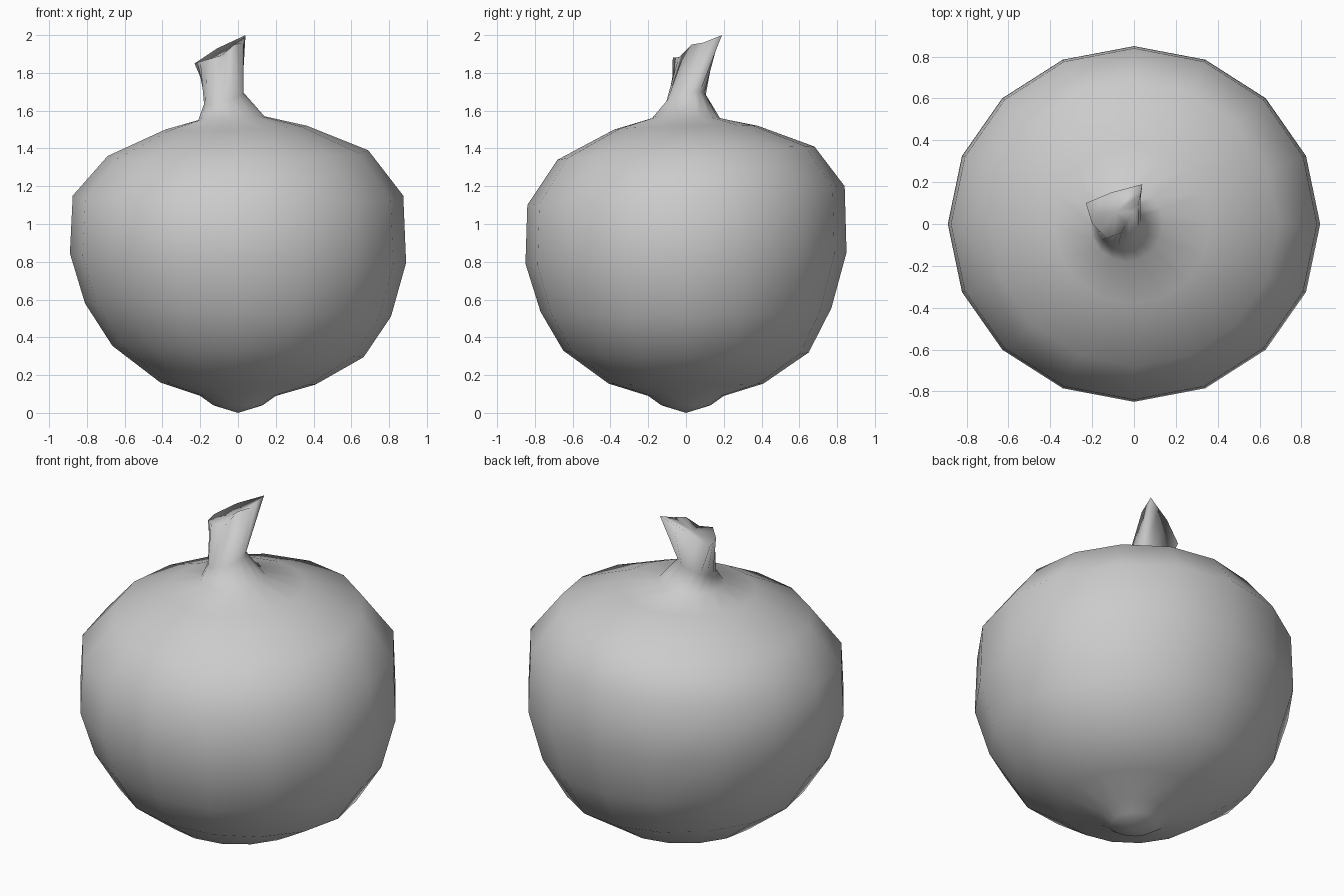
import bpy, bmesh, math
from mathutils import Vector

cube = bpy.data.objects.get("Cube")
if cube:
    bpy.data.objects.remove(cube)

SIDES = 16

skin = bpy.data.materials.new("pale_grey")
skin.use_nodes = True
colour = (0.6, 0.6, 0.6, 1)
skin.diffuse_color = colour
skin.node_tree.nodes["Principled BSDF"].inputs["Base Color"].default_value = colour


def ring(cx, rx, ry, z, tilt_x=0, tilt_y=0):
    """Tilted ellipse of points, starting at +x."""
    points = []
    for i in range(SIDES):
        a = 2 * math.pi * i / SIDES
        c, s = math.cos(a), math.sin(a)
        points.append(Vector((cx + rx * c, ry * s, z + tilt_x * c + tilt_y * s)))
    return points


# Body rings from the bottom nub to the neck of the stem
profile = [
    (0, 0.13, 0.13, 0.04, 0, 0),
    (0, 0.20, 0.20, 0.09, 0, 0),
    (0, 0.41, 0.41, 0.155, -0.005, 0),
    (0, 0.665, 0.65, 0.325, -0.03, -0.005),
    (0, 0.81, 0.77, 0.545, -0.035, 0.01),
    (0, 0.89, 0.85, 0.82, -0.025, 0.03),
    (0, 0.875, 0.84, 1.15, 0, 0.05),
    (0, 0.69, 0.68, 1.375, 0.015, 0.035),
    (-0.01, 0.375, 0.38, 1.51, 0.01, 0.01),
    (-0.035, 0.175, 0.18, 1.56, 0.01, 0),
    (-0.075, 0.105, 0.105, 1.665, 0.03, 0.02),
]
rings = [ring(*row) for row in profile]

# Slanted, broken rim of the stem, counterclockwise from +x
corners = [Vector(p) for p in (
    (0.02, 0.09, 1.96), (0.04, 0.19, 2.0), (-0.11, 0.15, 1.93), (-0.23, 0.10, 1.85),
    (-0.20, 0.0, 1.86), (-0.13, -0.07, 1.88), (-0.06, -0.04, 1.88), (-0.02, 0.03, 1.95))]
rim = []
for a, b in zip(corners, corners[1:] + corners[:1]):
    rim += [a, (a + b) / 2]
rings.append(rim)

# Skin the rings with quads and close both ends with fans
bm = bmesh.new()
loops = [[bm.verts.new(p) for p in points] for points in rings]
bottom = bm.verts.new((0, 0, 0))
top = bm.verts.new(sum(corners, Vector()) / len(corners) - Vector((0, 0, 0.02)))
for i in range(SIDES):
    j = (i + 1) % SIDES
    for low, high in zip(loops, loops[1:]):
        bm.faces.new((low[i], low[j], high[j], high[i]))
    bm.faces.new((bottom, loops[0][j], loops[0][i]))
    bm.faces.new((top, loops[-1][i], loops[-1][j]))
for face in bm.faces:
    face.smooth = True
bmesh.ops.recalc_face_normals(bm, faces=bm.faces)

mesh = bpy.data.meshes.new("round_fruit_with_stem")
bm.to_mesh(mesh)
bm.free()
mesh.materials.append(skin)
fruit = bpy.data.objects.new("round_fruit_with_stem", mesh)
bpy.context.collection.objects.link(fruit)
